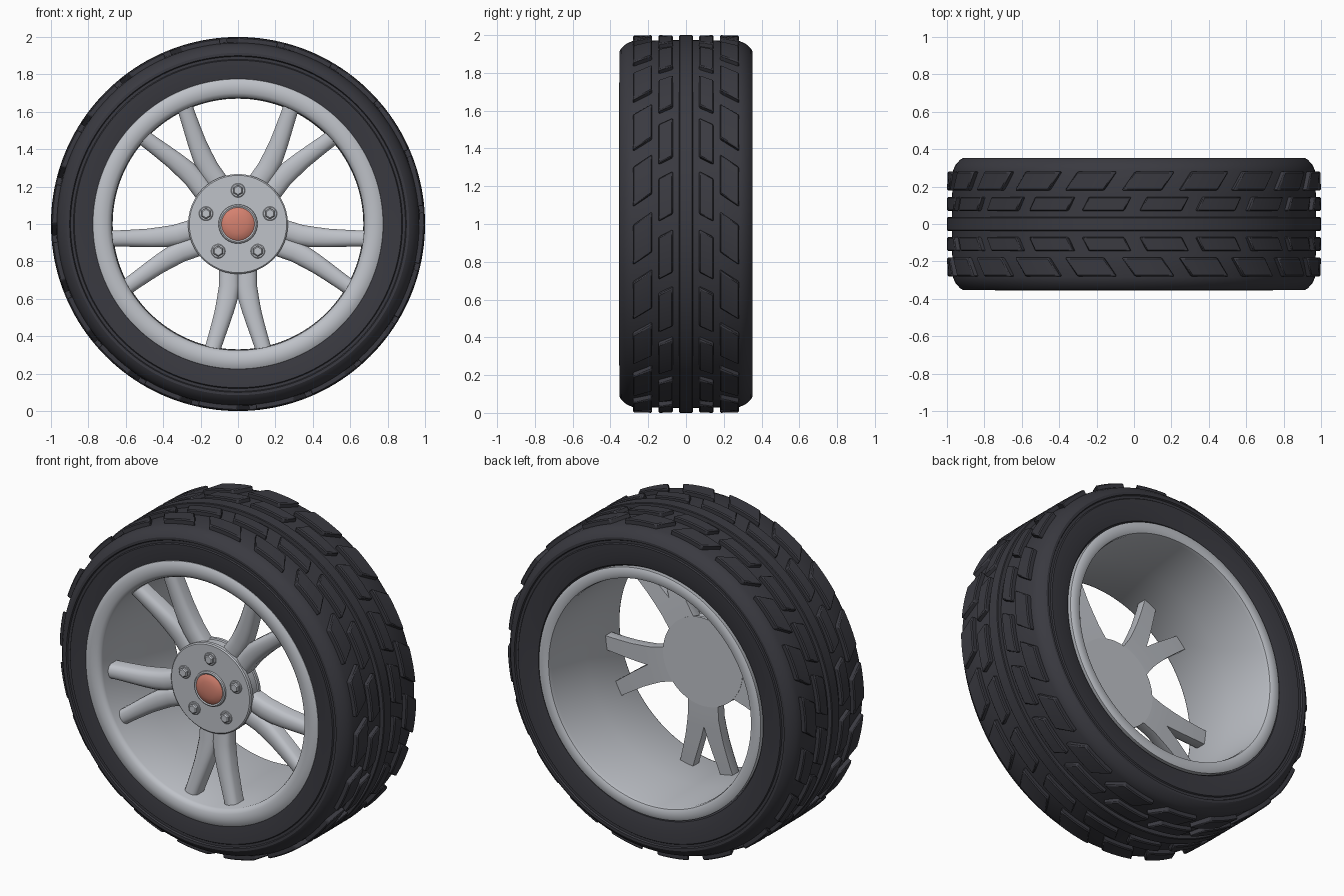
import bpy, bmesh, math

if "Cube" in bpy.data.objects:
    bpy.data.objects.remove(bpy.data.objects["Cube"])

def material(name, rgb):
    m = bpy.data.materials.new(name)
    m.diffuse_color = (*rgb, 1)
    m.use_nodes = True
    m.node_tree.nodes["Principled BSDF"].inputs["Base Color"].default_value = m.diffuse_color
    return m

RUBBER = material("dark_rubber", (0.042, 0.042, 0.052))
METAL = material("silver_metal", (0.52, 0.54, 0.58))
RED = material("red_cap", (0.66, 0.22, 0.16))

def polar(r, a, y, t=0.0):
    """Point at radius r along angle a, shifted sideways by t, about the wheel axle."""
    return (r * math.cos(a) - t * math.sin(a), y, 1 + r * math.sin(a) + t * math.cos(a))

def finish(name, bm, mat, angle=35, bevel=0):
    bmesh.ops.remove_doubles(bm, verts=bm.verts, dist=1e-5)
    bmesh.ops.recalc_face_normals(bm, faces=bm.faces)
    me = bpy.data.meshes.new(name)
    bm.to_mesh(me)
    bm.free()
    me.materials.append(mat)
    ob = bpy.data.objects.new(name, me)
    bpy.context.collection.objects.link(ob)
    bpy.context.view_layer.objects.active = ob
    ob.select_set(True)
    bpy.ops.object.shade_smooth_by_angle(angle=math.radians(angle))
    ob.select_set(False)
    if bevel:
        mod = ob.modifiers.new("soft_edges", 'BEVEL')
        mod.width, mod.segments, mod.limit_method = bevel, 1, 'ANGLE'
        mod.angle_limit = math.radians(40)
    return ob

def loft(bm, rings, caps=True, loop=False):
    """Skin a list of equal-length closed rings of points."""
    vs = [[bm.verts.new(p) for p in ring] for ring in rings]
    n = len(vs[0])
    pairs = list(zip(vs, vs[1:])) + ([(vs[-1], vs[0])] if loop else [])
    for a, b in pairs:
        for i in range(n):
            j = (i + 1) % n
            bm.faces.new((a[i], a[j], b[j], b[i]))
    if caps and not loop:
        bm.faces.new(vs[0])
        bm.faces.new(vs[-1])

def lathe(name, profile, mat, seg=128, angle=35):
    """Revolve a closed (radius, y) profile about the axle."""
    bm = bmesh.new()
    loft(bm, [[polar(r, math.tau * k / seg, y) for r, y in profile] for k in range(seg)], loop=True)
    return finish(name, bm, mat, angle)

# Tyre carcass: mirrored half profile with sidewall, shoulder and centre rib
half = [(0.73, 0.30), (0.75, 0.335), (0.80, 0.347), (0.875, 0.35), (0.88, 0.343), (0.895, 0.343),
        (0.90, 0.352), (0.915, 0.352), (0.93, 0.343), (0.955, 0.315), (0.968, 0.285),
        (0.972, 0.16), (0.974, 0.037), (0.996, 0.036), (1.0, 0.032)]
lathe("tyre", half + [(r, -y) for r, y in reversed(half)], RUBBER, 160, 30)

# Tread blocks: two slanted rows on each side, 20 around
# (inner |y|, outer |y|, start offset, length, slant, outer edge radius)
rows = [(0.07, 0.145, -0.03, 0.23, 0.04, 1.0), (0.18, 0.28, 0.065, 0.215, 0.07, 0.997)]
bm = bmesh.new()
for k in range(20):
    for side in (-1, 1):
        for y0, y1, start, length, slant, r1 in rows:
            rings = []
            for i in range(7):
                a = math.tau * k / 20 + start - length * i / 6
                b = a - slant
                rings.append([polar(0.95, a, side * y0), polar(1.0, a, side * y0),
                              polar(r1, b, side * y1), polar(0.95, b, side * y1)])
            loft(bm, rings)
finish("tread_blocks", bm, RUBBER, 30, 0.006)

# Rim: barrel with rounded front lip and slimmer back lip
lathe("rim", [(0.675, -0.325), (0.682, -0.34), (0.70, -0.351), (0.73, -0.356), (0.758, -0.352),
              (0.775, -0.343), (0.782, -0.325), (0.77, -0.30), (0.72, -0.27), (0.72, 0.28),
              (0.738, 0.31), (0.74, 0.345), (0.725, 0.352), (0.69, 0.352), (0.675, 0.345),
              (0.67, 0.325), (0.672, 0.0)], METAL, 128, 40)

# Spokes: five forked pairs with rounded fronts
path = [(0.22, 0.045, 0.055, -0.245), (0.33, 0.046, 0.056, -0.250), (0.40, 0.057, 0.056, -0.256),
        (0.47, 0.074, 0.052, -0.262), (0.54, 0.095, 0.049, -0.268), (0.61, 0.117, 0.046, -0.275),
        (0.685, 0.141, 0.044, -0.283)]
bm = bmesh.new()
for k in range(5):
    ang = -math.pi / 2 + math.tau * k / 5
    for side in (-1, 1):
        rings = []
        for r, t, w, front in path:
            section = [(-1, 0.085), (-1, 0.028), (-0.8, 0.012), (-0.45, 0.003), (0, 0),
                       (0.45, 0.003), (0.8, 0.012), (1, 0.028), (1, 0.085)]
            rings.append([polar(r, ang, front + dy, side * (t + w * s)) for s, dy in section])
        loft(bm, rings)
finish("spokes", bm, METAL, 40)

# Hub with front flange and back plate
lathe("hub", [(0, -0.262), (0.26, -0.262), (0.267, -0.256), (0.267, -0.235), (0.258, -0.228),
              (0.258, -0.182), (0.265, -0.178), (0.265, -0.16), (0, -0.16)], METAL, 96, 30)

# Centre cap and its collar
lathe("cap_collar", [(0.085, -0.255), (0.087, -0.272), (0.096, -0.276), (0.103, -0.272),
                     (0.106, -0.255)], METAL, 64, 50)
lathe("centre_cap", [(0, -0.25), (0.089, -0.25), (0.088, -0.273), (0.075, -0.282), (0.05, -0.289),
                     (0.025, -0.292), (0, -0.293)], RED, 64, 50)

# Wheel nuts: hexagon on a round washer
bm = bmesh.new()
for k in range(5):
    cx, _, cz = polar(0.18, math.pi / 2 + math.tau * k / 5, 0)
    for n, steps in ((24, [(0.038, -0.255), (0.038, -0.265), (0.034, -0.268)]),
                     (6, [(0.029, -0.26), (0.029, -0.278), (0.022, -0.284)])):
        loft(bm, [[(cx + r * math.cos(math.tau * (i + .5) / n), y, cz + r * math.sin(math.tau * (i + .5) / n))
                   for i in range(n)] for r, y in steps])
finish("wheel_nuts", bm, METAL, 30)
